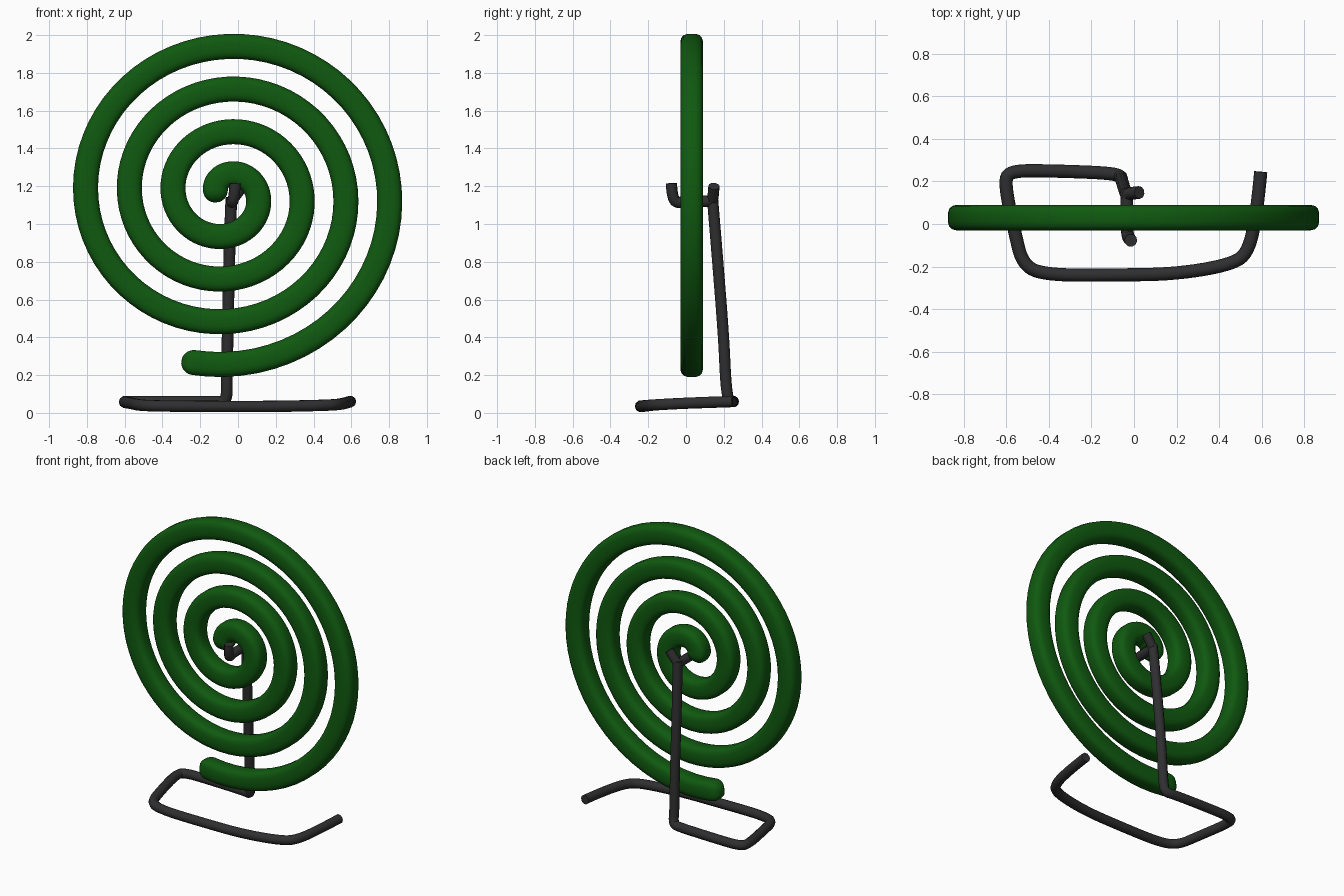
import bpy, bmesh
from math import sin, cos, pi, sqrt
from mathutils import Vector

if "Cube" in bpy.data.objects:
    bpy.data.objects.remove(bpy.data.objects["Cube"], do_unlink=True)


def material(name, rgb):
    mat = bpy.data.materials.new(name)
    mat.use_nodes = True
    mat.diffuse_color = (*rgb, 1)
    mat.node_tree.nodes["Principled BSDF"].inputs["Base Color"].default_value = (*rgb, 1)
    return mat


green = material("coil green", (0.005, 0.1, 0.005))
dark = material("dark wire", (0.028, 0.028, 0.03))


# Spiral coil: a rounded-square section swept along a flat spiral
CENTRE = Vector((-0.06, 0.03, 1.155))
HALF_W, HALF_D, SIDES = 0.067, 0.061, 16
START, END, STEPS = -0.03, 3.685, 260


def spiral(turn):
    r = 0.898 - 0.2265 * turn
    a = 2 * pi * turn - pi / 2
    return CENTRE + Vector((1.025 * r * cos(a), 0, r * sin(a)))


def rounded(v):
    return abs(v) ** 0.62 * (1 if v > 0 else -1)


rings = []
for i in range(STEPS + 1):
    t = START + (END - START) * i / STEPS
    tangent = (spiral(t + 0.002) - spiral(t - 0.002)).normalized()
    rings.append((spiral(t), tangent, 1.0))

# Rounded tips at both ends
caps = [0.3, 0.55, 0.75, 0.9, 0.98]
p0, d0, _ = rings[0]
p1, d1, _ = rings[-1]
head = [(p0 - d0 * HALF_W * c, d0, sqrt(1 - c * c)) for c in reversed(caps)]
tail = [(p1 + d1 * HALF_W * c, d1, sqrt(1 - c * c)) for c in caps]

bm = bmesh.new()
loops = []
for p, d, s in head + rings + tail:
    side = Vector((d.z, 0, -d.x))
    loop = []
    for k in range(SIDES):
        a = 2 * pi * (k + 0.5) / SIDES
        offset = side * HALF_W * rounded(cos(a)) + Vector((0, HALF_D * rounded(sin(a)), 0))
        loop.append(bm.verts.new(p + offset * s))
    loops.append(loop)
for a, b in zip(loops, loops[1:]):
    for k in range(SIDES):
        n = (k + 1) % SIDES
        bm.faces.new((a[k], a[n], b[n], b[k]))
bm.faces.new(loops[0])
bm.faces.new(loops[-1])
bmesh.ops.recalc_face_normals(bm, faces=bm.faces)
for f in bm.faces:
    f.smooth = True
mesh = bpy.data.meshes.new("spiral_coil")
bm.to_mesh(mesh)
bm.free()
mesh.materials.append(green)
bpy.context.collection.objects.link(bpy.data.objects.new("spiral_coil", mesh))


# Bent wire following a control path with rounded corners
def wire(name, points, radius):
    curve = bpy.data.curves.new(name, "CURVE")
    curve.dimensions = "3D"
    curve.bevel_depth = radius
    curve.bevel_resolution = 3
    curve.use_fill_caps = True
    spline = curve.splines.new("NURBS")
    spline.points.add(len(points) - 1)
    for point, co in zip(spline.points, points):
        point.co = (*co, 1)
    spline.order_u = 3
    spline.use_endpoint_u = True
    spline.resolution_u = 6
    curve.materials.append(dark)
    bpy.context.collection.objects.link(bpy.data.objects.new(name, curve))


# Base loop on the ground, turning up into the leaning post
wire("stand_base_and_post", [
    (0.595, 0.245, 0.06), (0.58, 0.08, 0.055), (0.54, -0.13, 0.045),
    (0.46, -0.19, 0.04), (0.2, -0.235, 0.034), (-0.1, -0.24, 0.034),
    (-0.4, -0.24, 0.036), (-0.52, -0.2, 0.04), (-0.56, -0.04, 0.05),
    (-0.61, 0.2, 0.058), (-0.58, 0.25, 0.06), (-0.4, 0.25, 0.06),
    (-0.12, 0.24, 0.06), (-0.06, 0.225, 0.06), (-0.06, 0.21, 0.16),
    (-0.055, 0.2, 0.4), (-0.045, 0.16, 0.9), (-0.035, 0.14, 1.14)], 0.031)

# Hook through the coil centre, with an upturned end on each side
wire("coil_hook", [
    (0.025, 0.148, 1.2), (-0.005, 0.145, 1.16), (-0.035, 0.14, 1.12),
    (-0.035, 0.08, 1.12), (-0.035, 0.0, 1.12), (-0.03, -0.055, 1.11),
    (-0.018, -0.075, 1.16), (-0.015, -0.077, 1.215)], 0.03)
